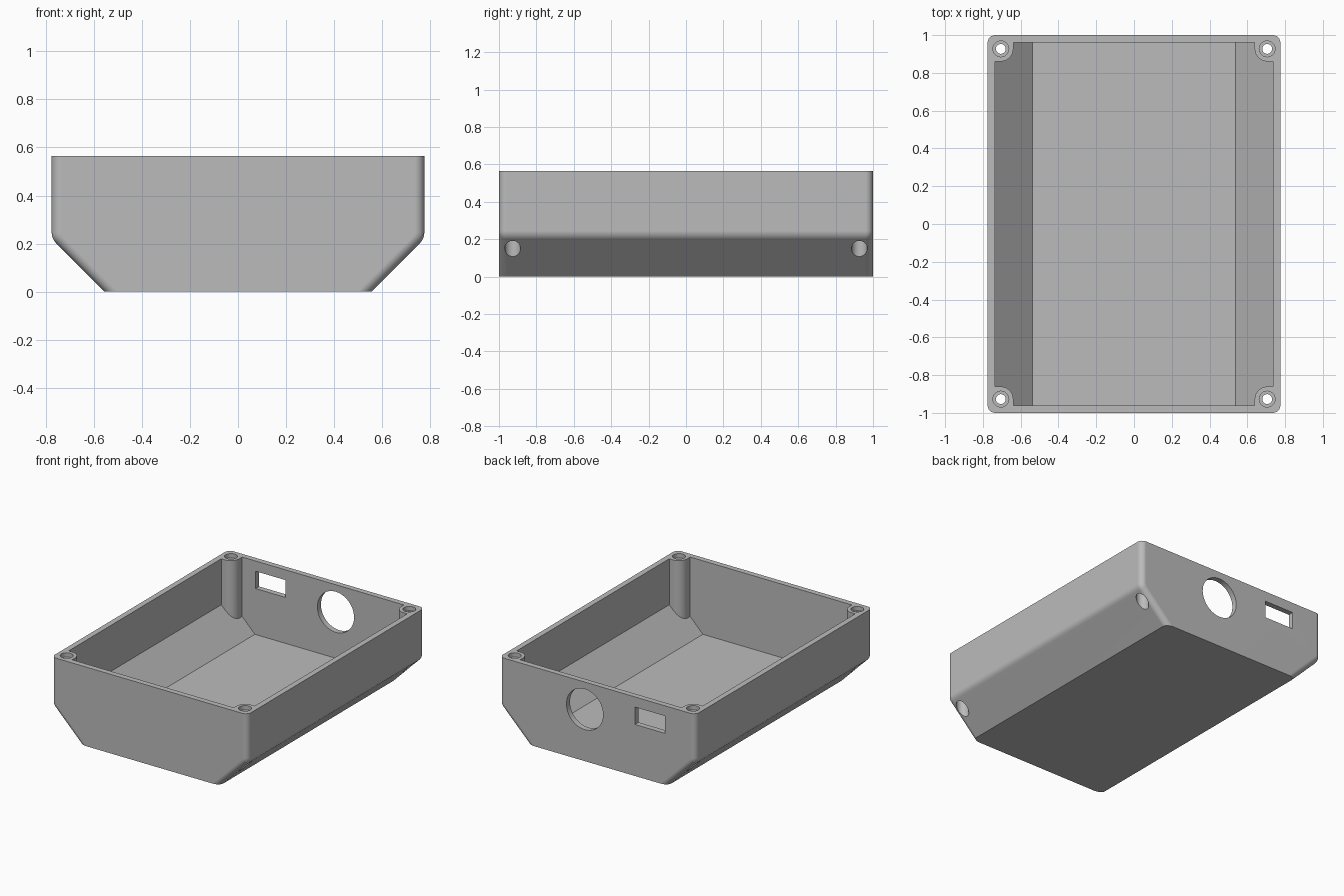
import bpy, bmesh
from math import pi, sin, cos, radians
from mathutils import Vector

cube = bpy.data.objects.get("Cube")
if cube:
    bpy.data.objects.remove(cube, do_unlink=True)

# Main sizes
HALF_X, HALF_Y, TOP = 0.775, 1.0, 0.565
SLOPE, WALL, FILLET = 0.22, 0.04, 0.04
POST_X, POST_Y, POST_R = 0.705, 0.927, 0.066

grey = bpy.data.materials.new("plastic_grey")
grey.use_nodes = True
grey.diffuse_color = (0.5, 0.5, 0.5, 1)
grey.node_tree.nodes["Principled BSDF"].inputs["Base Color"].default_value = (0.5, 0.5, 0.5, 1)


def prism(name, points, axis, low, high):
    """Extrude a 2D outline: (x, z) along y, or (x, y) along z."""
    def place(p, t):
        return Vector((p[0], t, p[1])) if axis == "y" else Vector((p[0], p[1], t))
    bm = bmesh.new()
    face = bm.faces.new([bm.verts.new(place(p, low)) for p in points])
    moved = bmesh.ops.extrude_face_region(bm, geom=[face])["geom"]
    shift = place((0, 0), high - low)
    bmesh.ops.translate(bm, vec=shift, verts=[v for v in moved if isinstance(v, bmesh.types.BMVert)])
    bmesh.ops.recalc_face_normals(bm, faces=bm.faces)
    mesh = bpy.data.meshes.new(name)
    bm.to_mesh(mesh)
    bm.free()
    mesh.materials.append(grey)
    obj = bpy.data.objects.new(name, mesh)
    bpy.context.collection.objects.link(obj)
    return obj


def circle(cx, cy, r, count=48):
    return [(cx + r * cos(2 * pi * i / count), cy + r * sin(2 * pi * i / count)) for i in range(count)]


def mirrored(right):
    """Complete an outline from its right half, listed bottom to top."""
    return right + [(-x, z) for x, z in reversed(right)]


def cut(target, cutter):
    """Subtract the cutter from the target and discard it."""
    cutter.hide_render = True
    mod = target.modifiers.new("cut", "BOOLEAN")
    mod.operation, mod.solver, mod.object = "DIFFERENCE", "EXACT", cutter
    bpy.context.view_layer.objects.active = target
    bpy.ops.object.modifier_apply(modifier=mod.name)
    bpy.data.objects.remove(cutter, do_unlink=True)


# Outer shell: sloped lower sides, with a soft bend where slope meets wall
bend_r = 0.06
bend_z = SLOPE + bend_r * (2 ** 0.5 - 1)
bend = []
for i in range(5):
    a = radians(-45 + 45 * i / 4)
    bend.append((HALF_X - bend_r + bend_r * cos(a), bend_z + bend_r * sin(a)))
outline = mirrored([(HALF_X - SLOPE, 0)] + bend + [(HALF_X, TOP)])
body = prism("enclosure_body", outline, "y", -HALF_Y, HALF_Y)

# Round the upright and sloped end edges, leaving rim and base edges sharp
bm = bmesh.new()
bm.from_mesh(body.data)
edges = []
for e in bm.edges:
    a, b = (v.co for v in e.verts)
    if abs(a.y - b.y) < 0.001 and abs(a.z - b.z) > 0.001:
        edges.append(e)
bmesh.ops.bevel(bm, geom=edges, offset=FILLET, offset_type="OFFSET", segments=6,
                profile=0.5, affect="EDGES", clamp_overlap=False)
bm.to_mesh(body.data)
bm.free()

# Cavity with an even wall, leaving a screw post in each corner
inner_x = HALF_X - WALL
line = HALF_X - SLOPE - WALL * 2 ** 0.5
cavity = prism("cavity_cutter",
               mirrored([(line + WALL, WALL), (inner_x, inner_x - line), (inner_x, TOP + 0.1)]),
               "y", -HALF_Y + WALL, HALF_Y - WALL)
corners = [(sx, sy) for sx in (-1, 1) for sy in (-1, 1)]
for sx, sy in corners:
    pts = [(HALF_X + 0.1, HALF_Y + 0.1), (POST_X - POST_R, HALF_Y + 0.1)]
    for i in range(13):
        a = pi + pi / 2 * i / 12
        pts.append((POST_X + POST_R * cos(a), POST_Y + POST_R * sin(a)))
    pts.append((HALF_X + 0.1, POST_Y - POST_R))
    cut(cavity, prism("post_shape", [(sx * x, sy * y) for x, y in pts], "z", -0.1, TOP + 0.3))
cut(body, cavity)

# Screw holes: through bore, head recess from below, shallow recess on the rim
for sx, sy in corners:
    for radius, low, high in ((0.042, -0.1, 0.3), (0.042, TOP - 0.03, TOP + 0.1), (0.026, 0.2, TOP + 0.05)):
        cut(body, prism("screw_cutter", circle(sx * POST_X, sy * POST_Y, radius, 32), "z", low, high))

# Back wall openings: round port and rectangular slot
cut(body, prism("round_port_cutter", circle(0.1, 0.37, 0.145), "y", HALF_Y - 0.1, HALF_Y + 0.1))
sx, sz, w, h = -0.415, 0.43, 0.118, 0.062
slot = [(sx - w, sz - h), (sx + w, sz - h), (sx + w, sz + h), (sx - w, sz + h)]
cut(body, prism("slot_cutter", slot, "y", HALF_Y - 0.1, HALF_Y + 0.1))

# Smooth the fillets while keeping the flats crisp
bpy.ops.object.select_all(action="DESELECT")
body.select_set(True)
bpy.context.view_layer.objects.active = body
bpy.ops.object.shade_smooth_by_angle(angle=radians(30))
normals = body.modifiers.new("flat_normals", "WEIGHTED_NORMAL")
normals.keep_sharp = True
